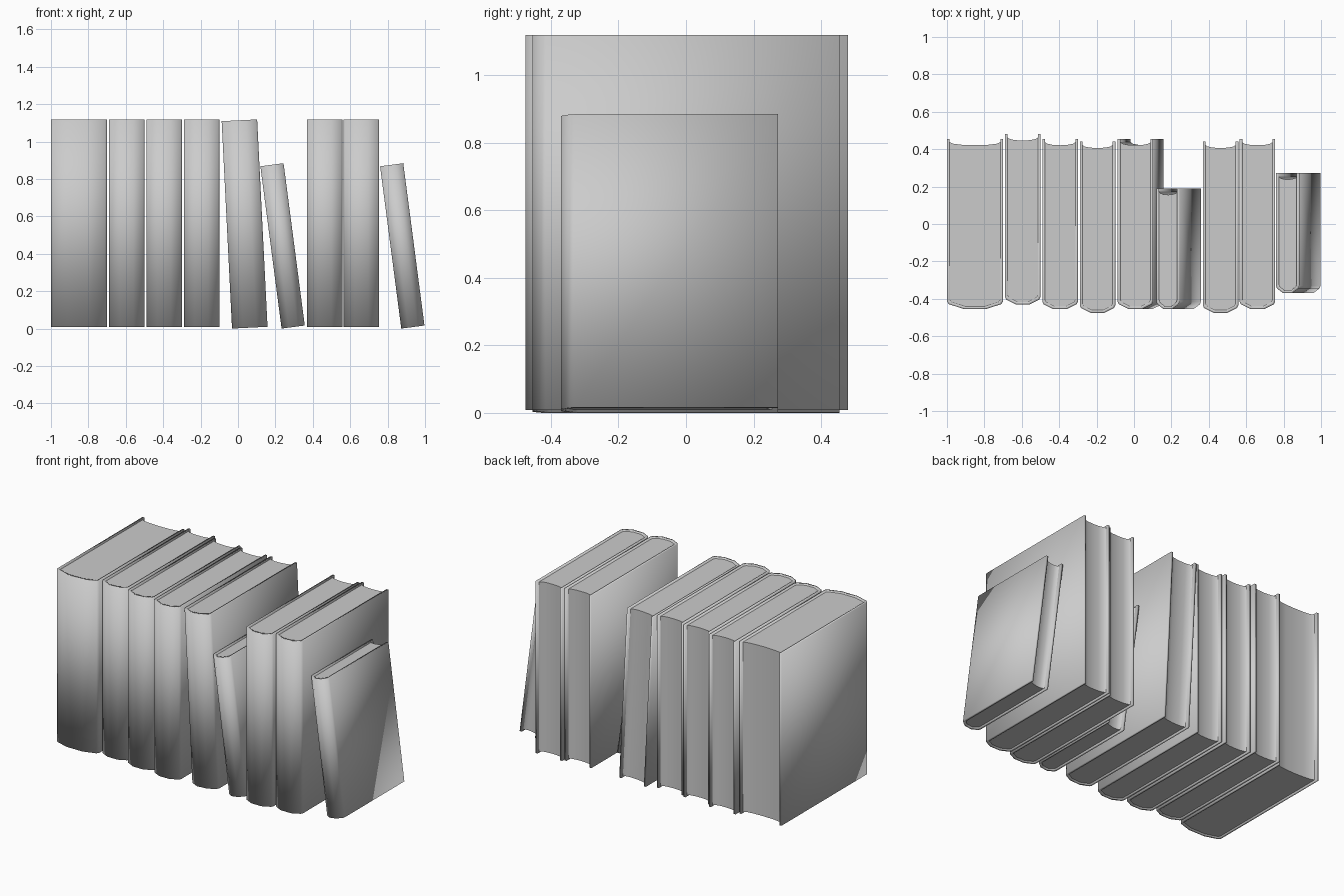
import bpy, bmesh, math

cube = bpy.data.objects.get("Cube")
if cube:
    bpy.data.objects.remove(cube)

grey = bpy.data.materials.new("light_grey")
grey.use_nodes = True
colour = (0.6, 0.6, 0.6, 1)
grey.diffuse_color = colour
grey.node_tree.nodes["Principled BSDF"].inputs["Base Color"].default_value = colour

BOARD = 0.014   # cover thickness
BULGE = 0.04    # how far the spine rounds outwards


def spine(half, front, bulge):
    """Rounded spine outline, from left board to right board."""
    shape = [(1, 0), (0.93, 0.35), (0.38, 1)]
    left = [(-half * u, front + bulge * (1 - v)) for u, v in shape]
    return left + [(-x, y) for x, y in reversed(left)]


def finish(bm, name, smooth, place):
    bmesh.ops.recalc_face_normals(bm, faces=bm.faces)
    for face in bm.faces:
        face.smooth = smooth
    mesh = bpy.data.meshes.new(name)
    bm.to_mesh(mesh)
    bm.free()
    mesh.materials.append(grey)
    obj = bpy.data.objects.new(name, mesh)
    bpy.context.collection.objects.link(obj)
    obj.location, obj.rotation_euler.y = place
    return obj


def make_cover(name, w, front, back, h, place):
    half = w / 2
    outer = [(-half, back)] + spine(half, front, BULGE) + [(half, back)]
    inn = half - BOARD
    inner = [(-inn, back)] + spine(inn, front + BOARD, BULGE * 0.9) + [(inn, back)]
    bm = bmesh.new()
    rings = [[bm.verts.new((x, y, z)) for x, y in line]
             for line, z in ((outer, 0), (outer, h), (inner, h), (inner, 0))]
    for a, b in zip(rings, rings[1:] + rings[:1]):
        for i in range(len(outer) - 1):
            bm.faces.new((a[i], a[i + 1], b[i + 1], b[i]))
    for end in (0, -1):
        bm.faces.new([ring[end] for ring in rings])
    finish(bm, name, True, place)


def make_pages(name, w, front, back, h, place):
    half = w / 2 - BOARD
    gap = 0.008
    # hollow fore-edge
    steps = 6
    edge = [(half * math.cos(math.pi * i / steps),
             back - 0.017 - 0.017 * math.sin(math.pi * i / steps)) for i in range(steps + 1)]
    outline = spine(half, front + BOARD, BULGE * 0.9) + edge
    bm = bmesh.new()
    base = bm.faces.new([bm.verts.new((x, y, gap)) for x, y in outline])
    top = bmesh.ops.extrude_face_region(bm, geom=[base], use_keep_orig=True)
    verts = [g for g in top["geom"] if isinstance(g, bmesh.types.BMVert)]
    bmesh.ops.translate(bm, verts=verts, vec=(0, 0, h - 2 * gap))
    obj = finish(bm, name, False, place)
    bpy.ops.object.select_all(action='DESELECT')
    obj.select_set(True)
    bpy.context.view_layer.objects.active = obj
    bpy.ops.object.shade_smooth_by_angle(angle=math.radians(35))


# base centre x, width, spine y, fore-edge y, height, lean
books = [
    (-0.85, 0.30, -0.455, 0.455, 1.11, 0),
    (-0.595, 0.19, -0.43, 0.48, 1.11, 0),
    (-0.395, 0.19, -0.455, 0.455, 1.11, 0),
    (-0.195, 0.19, -0.475, 0.44, 1.11, 0),
    (0.063, 0.19, -0.455, 0.455, 1.11, 0.05),
    (0.295, 0.125, -0.455, 0.19, 0.875, 0.13),
    (0.463, 0.19, -0.475, 0.44, 1.11, 0),
    (0.66, 0.19, -0.455, 0.455, 1.11, 0),
    (0.935, 0.125, -0.37, 0.272, 0.875, 0.13),
]
for n, (x, w, front, back, h, lean) in enumerate(books, 1):
    lift = w / 2 * math.sin(lean) if lean else 0.008
    place = ((x, 0, lift), -lean)
    make_cover(f"book_{n}_cover", w, front, back, h, place)
    make_pages(f"book_{n}_pages", w, front, back, h, place)
